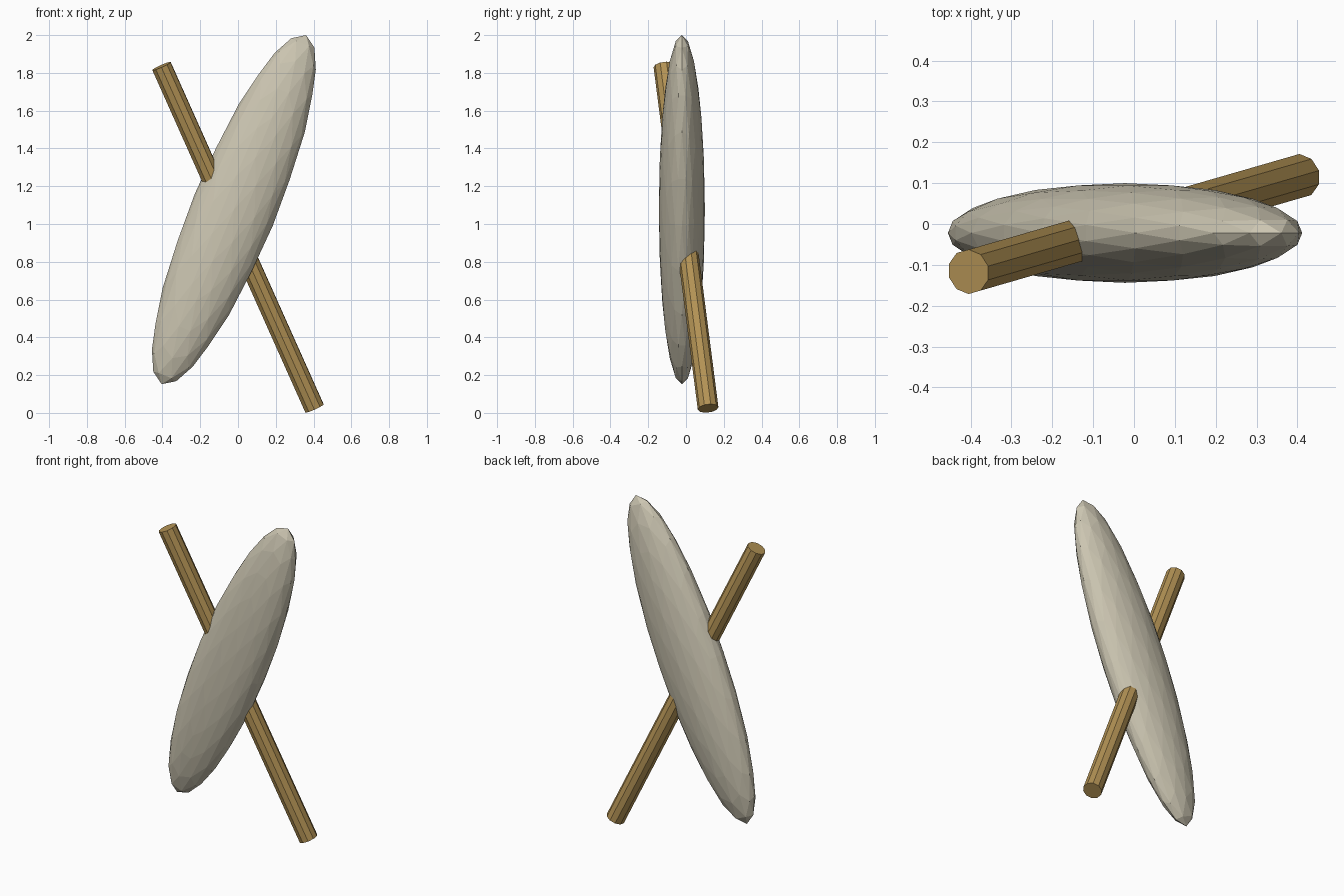
import bpy, bmesh, math
from mathutils import Matrix, Vector

if "Cube" in bpy.data.objects:
    bpy.data.objects.remove(bpy.data.objects["Cube"])


def make_object(name, bm, color):
    mesh = bpy.data.meshes.new(name)
    bm.to_mesh(mesh)
    bm.free()
    mat = bpy.data.materials.new(name + "_material")
    mat.diffuse_color = color
    mat.use_nodes = True
    mat.node_tree.nodes["Principled BSDF"].inputs["Base Color"].default_value = mat.diffuse_color
    mesh.materials.append(mat)
    obj = bpy.data.objects.new(name, mesh)
    bpy.context.collection.objects.link(obj)
    return obj


# Stone head: icosphere turned so an edge crosses its tip, stretched and tilted
bm = bmesh.new()
bmesh.ops.create_icosphere(bm, subdivisions=3, radius=1.0)
edge_up = Matrix.Rotation(-math.atan(2) / 2, 4, 'Y')
stretch = Matrix.Diagonal((0.223, 0.122, 1.0, 1.0))
tilt = Matrix.Rotation(math.radians(22.5), 4, 'Y')
place = Matrix.Translation((-0.022, -0.022, 1.076))
bm.transform(place @ tilt @ stretch @ edge_up)
make_object("stone_blade", bm, (0.60, 0.56, 0.44, 1))

# Wooden handle: straight faceted rod through the stone
bottom = Vector((0.405, 0.117, 0.024))
top = Vector((-0.405, -0.117, 1.836))
axis = top - bottom
bm = bmesh.new()
bmesh.ops.create_cone(bm, cap_ends=True, segments=10, radius1=0.055,
                      radius2=0.055, depth=axis.length)
bm.transform(Matrix.Translation((top + bottom) / 2)
             @ axis.to_track_quat('Z', 'Y').to_matrix().to_4x4())
make_object("wooden_handle", bm, (0.45, 0.29, 0.09, 1))
